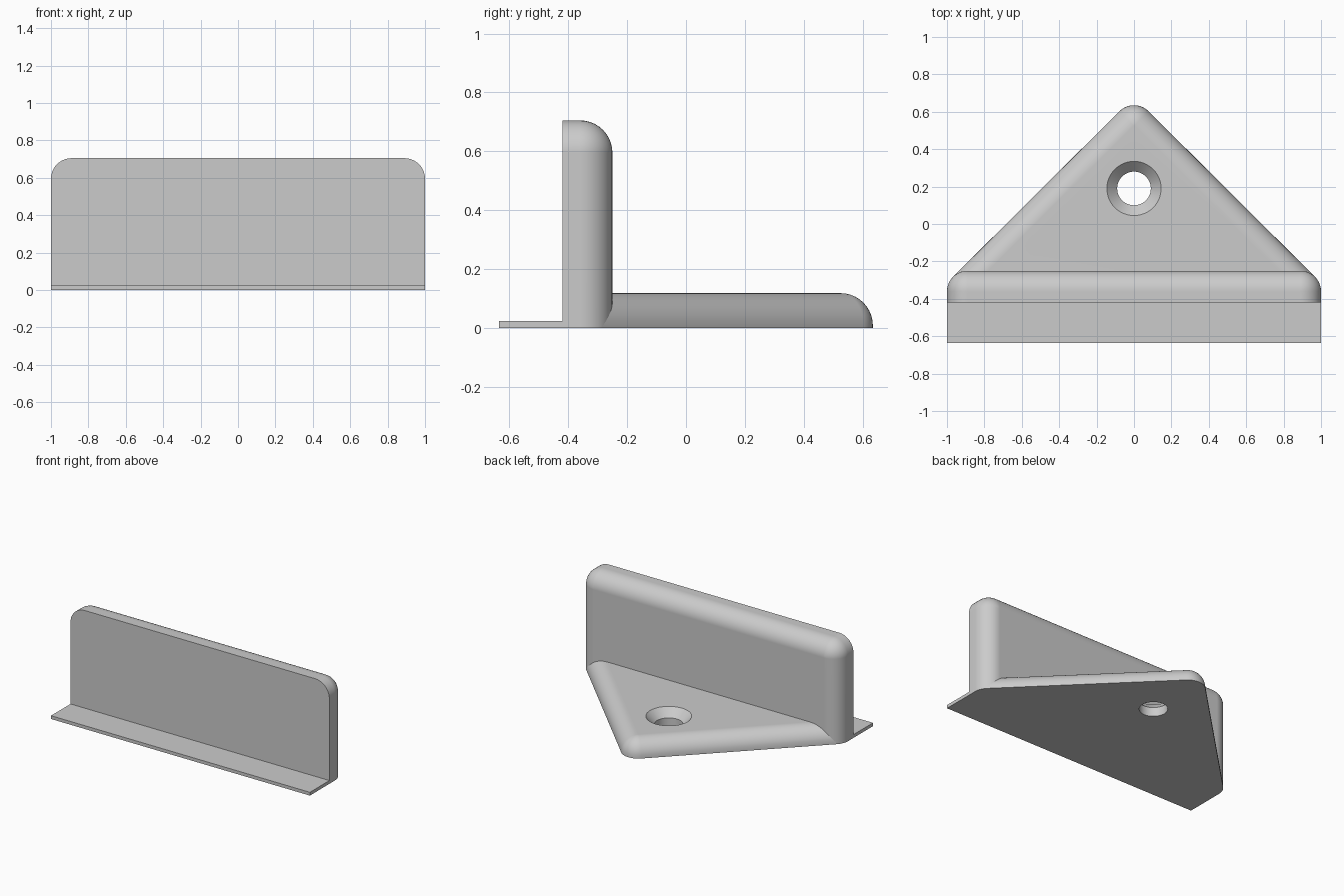
import bpy
import bmesh
from math import sin, cos, pi, radians

if "Cube" in bpy.data.objects:
    bpy.data.objects.remove(bpy.data.objects["Cube"], do_unlink=True)

R = 0.11           # fillet radius
CX = 0.89          # corner centre in x
FRONT, BACK = -0.42, -0.25
WALL_H, BASE_H, LIP_H = 0.705, 0.118, 0.023
STEPS = 10

grey = bpy.data.materials.new("light_grey")
grey.use_nodes = True
grey.diffuse_color = (0.6, 0.6, 0.6, 1)
grey.node_tree.nodes["Principled BSDF"].inputs["Base Color"].default_value = (0.6, 0.6, 0.6, 1)


def arc(cx, cy, r, start, end, steps=STEPS):
    angles = [radians(start + (end - start) * i / steps) for i in range(steps + 1)]
    return [(cx + r * cos(a), cy + r * sin(a)) for a in angles]


def fillet():
    """Pairs of (outline radius, depth below the finished face)."""
    return [(R * cos(i * pi / 2 / STEPS), R * (1 - sin(i * pi / 2 / STEPS)))
            for i in range(STEPS + 1)]


def loft(name, rings, cut_y=None):
    """Skin a stack of equal rings and cap both ends."""
    bm = bmesh.new()
    loops = [[bm.verts.new(p) for p in ring] for ring in rings]
    for a, b in zip(loops, loops[1:]):
        for i in range(len(a)):
            j = (i + 1) % len(a)
            bm.faces.new((a[i], a[j], b[j], b[i]))
    bm.faces.new(loops[0])
    bm.faces.new(loops[-1])
    bmesh.ops.remove_doubles(bm, verts=bm.verts, dist=0.0002)
    if cut_y is not None:
        bmesh.ops.bisect_plane(bm, geom=bm.verts[:] + bm.edges[:] + bm.faces[:],
                               plane_co=(0, cut_y, 0), plane_no=(0, 1, 0), clear_inner=True)
        bmesh.ops.holes_fill(bm, edges=[e for e in bm.edges if e.is_boundary], sides=0)
    bmesh.ops.recalc_face_normals(bm, faces=bm.faces)
    mesh = bpy.data.meshes.new(name)
    bm.to_mesh(mesh)
    bm.free()
    mesh.materials.append(grey)
    obj = bpy.data.objects.new(name, mesh)
    bpy.context.collection.objects.link(obj)
    return obj


# Upright wall, rounded on its top corners and rear edges
def wall_ring(r, y):
    top = WALL_H - R
    pts = [(CX + r, 0)] + arc(CX, top, r, 0, 90) + arc(-CX, top, r, 90, 180) + [(-CX - r, 0)]
    return [(x, y, z) for x, z in pts]


wall = loft("upright_wall", [wall_ring(R, FRONT)] + [wall_ring(r, BACK - d) for r, d in fillet()])


# Triangular foot with rounded rim, trimmed where it enters the wall
def foot_ring(r, z):
    side_y = BACK - R
    pts = (arc(CX, side_y, r, -90, 45) + arc(0, 0.635 - R, r, 45, 135)
           + arc(-CX, side_y, r, 135, 270))
    return [(x, y, z) for x, y in pts]


foot = loft("triangular_foot",
            [foot_ring(R, 0)] + [foot_ring(r, BASE_H - d) for r, d in fillet()],
            cut_y=-0.285)

# Countersunk screw hole
hole_profile = [(0.09, -0.05), (0.09, 0.063), (0.195, 0.168)]
cutter = loft("hole_cutter", [[(x, y, z) for x, y in arc(0, 0.19, r, 0, 352.5, 47)]
                              for r, z in hole_profile])
cutter.hide_render = True
cut = foot.modifiers.new("screw_hole", "BOOLEAN")
cut.operation = "DIFFERENCE"
cut.solver = "EXACT"
cut.object = cutter
bpy.context.view_layer.objects.active = foot
bpy.ops.object.modifier_apply(modifier=cut.name)
bpy.data.objects.remove(cutter, do_unlink=True)

# Thin front lip
lip = loft("front_lip", [[(-1, y, z), (1, y, z), (1, y, 0), (-1, y, 0)]
                         for y, z in ((-0.635, LIP_H), (FRONT, LIP_H))])

# Smooth fillets, keep flat faces flat
bpy.ops.object.select_all(action="DESELECT")
for obj in (wall, foot, lip):
    obj.select_set(True)
bpy.context.view_layer.objects.active = wall
bpy.ops.object.shade_smooth_by_angle(angle=radians(30))
for obj in (wall, foot):
    weighted = obj.modifiers.new("flat_faces", "WEIGHTED_NORMAL")
    weighted.keep_sharp = True
